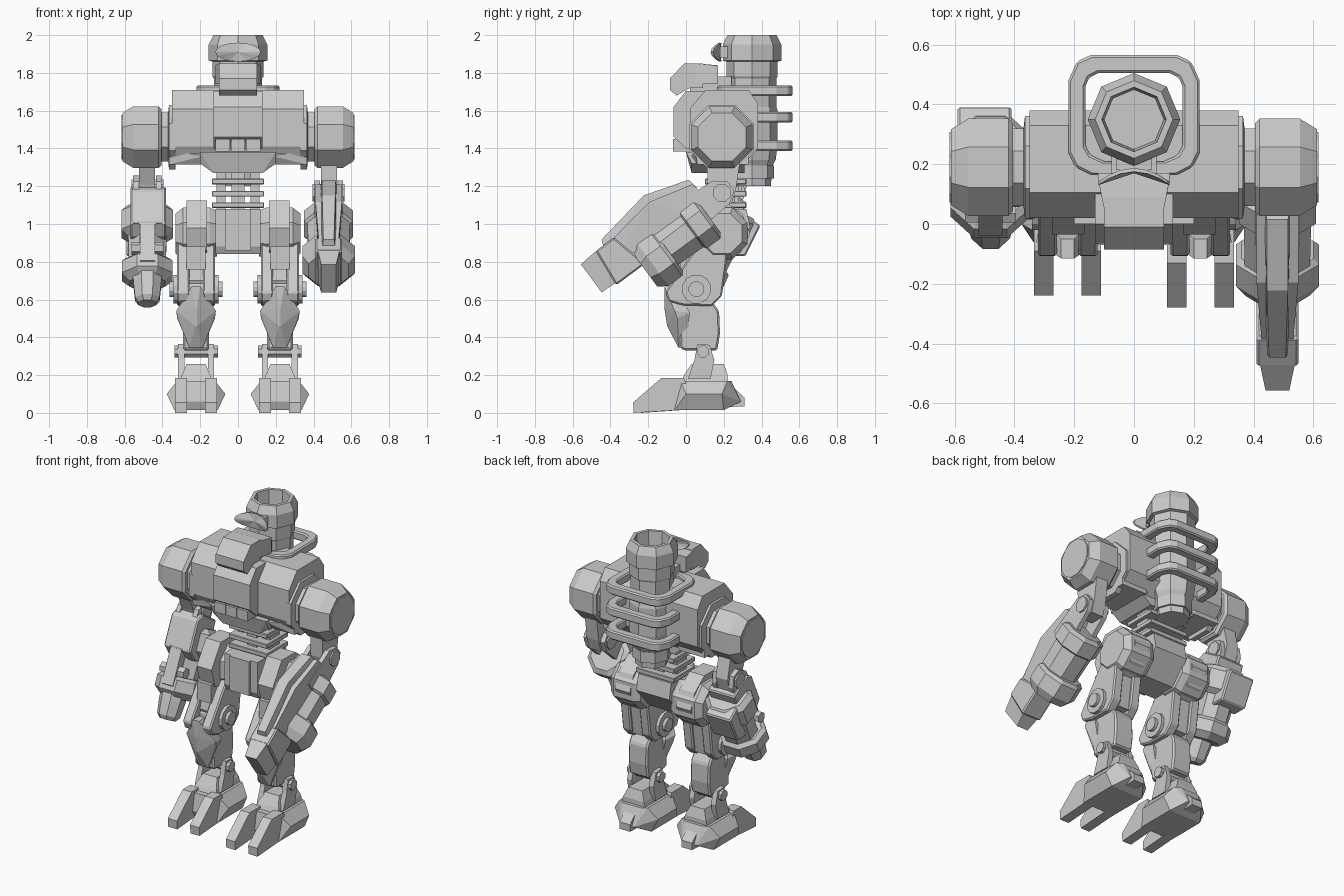
import bpy, bmesh, math
from mathutils import Vector

if "Cube" in bpy.data.objects:
    bpy.data.objects.remove(bpy.data.objects["Cube"])

grey = bpy.data.materials.new("armour grey")
grey.diffuse_color = (0.6, 0.6, 0.6, 1)
grey.use_nodes = True
grey.node_tree.nodes["Principled BSDF"].inputs["Base Color"].default_value = grey.diffuse_color


def finish(name, bm, bevel=0):
    bmesh.ops.recalc_face_normals(bm, faces=bm.faces[:])
    me = bpy.data.meshes.new(name)
    bm.to_mesh(me)
    bm.free()
    me.materials.append(grey)
    ob = bpy.data.objects.new(name, me)
    bpy.context.collection.objects.link(ob)
    if bevel:
        m = ob.modifiers.new("chamfer", 'BEVEL')
        m.width, m.segments = bevel, 1
    return ob


def prism(name, pts, x0, x1, bevel=0):
    """Side profile (y, z) extruded across x."""
    bm = bmesh.new()
    a = [bm.verts.new((x0, y, z)) for y, z in pts]
    b = [bm.verts.new((x1, y, z)) for y, z in pts]
    bm.faces.new(a)
    bm.faces.new(b)
    for i in range(len(pts)):
        j = (i + 1) % len(pts)
        bm.faces.new((a[i], a[j], b[j], b[i]))
    return finish(name, bm, bevel)


def rect(y0, y1, z0, z1):
    return [(y0, z0), (y1, z0), (y1, z1), (y0, z1)]


def lathe(name, origin, axis, prof, n=8, turn=0.5):
    """Profile (distance along axis, radius), closed at both ends."""
    bm = bmesh.new()
    o, d = Vector(origin), Vector(axis).normalized()
    e1 = d.cross(Vector((0, 0, 1)) if abs(d.z) < 0.9 else Vector((0, 1, 0))).normalized()
    e2 = d.cross(e1)
    rings = []
    for t, r in prof:
        angs = [2 * math.pi * (i + turn) / n for i in range(n)]
        rings.append([bm.verts.new(o + d * t + (e1 * math.cos(a) + e2 * math.sin(a)) * r) for a in angs])
    for p, q in zip(rings, rings[1:]):
        for i in range(n):
            j = (i + 1) % n
            bm.faces.new((p[i], p[j], q[j], q[i]))
    bm.faces.new(rings[0])
    bm.faces.new(rings[-1])
    return finish(name, bm)


def hull(name, pts):
    bm = bmesh.new()
    for p in pts:
        bm.verts.new(p)
    bmesh.ops.convex_hull(bm, input=bm.verts[:])
    bmesh.ops.delete(bm, geom=[v for v in bm.verts if not v.link_faces], context='VERTS')
    bmesh.ops.dissolve_limit(bm, angle_limit=0.02, verts=bm.verts[:], edges=bm.edges[:])
    return finish(name, bm)


def slab(cx, hx, y0, y1, z):
    return [(cx + sx * hx, y, z) for sx in (-1, 1) for y in (y0, y1)]


# Chimney-shaped back column with an open top
lathe("back_column", (0, 0.35, 0), (0, 0, 1),
      [(1.2, .1), (1.3, .105), (1.34, .125), (1.42, .135), (1.6, .135), (1.62, .128),
       (1.77, .128), (1.78, .135), (1.86, .135), (1.865, .155), (1.95, .155),
       (2.0, .13), (2.0, .108), (1.9, .1)], 8, 0)
lathe("column_base_band", (0, 0.35, 0), (0, 0, 1), [(1.24, .115), (1.31, .115)], 8, 0)

# Three rib hoops round the column
outer = [(.145, .565), (.19, .545), (.22, .48), (.22, .24), (.195, .19), (.145, .165)]
inner = [(.12, .505), (.15, .49), (.163, .46), (.163, .26), (.145, .23), (.10, .21)]
for zc in (1.415, 1.565, 1.705):
    bm = bmesh.new()
    loops = []
    for half, dz in ((outer, .028), (outer, -.028), (inner, -.028), (inner, .028)):
        pts = half + [(-x, y) for x, y in reversed(half)]
        loops.append([bm.verts.new((x, y, zc + dz)) for x, y in pts])
    for k in range(4):
        p, q = loops[k], loops[(k + 1) % 4]
        for i in range(12):
            j = (i + 1) % 12
            bm.faces.new((p[i], p[j], q[j], q[i]))
    finish("rib_hoop", bm, 0.008)

# Curved visor lens on the column front
bm = bmesh.new()
front, back = [], []
for i in range(16):
    c, s = math.cos(i * math.pi / 8), math.sin(i * math.pi / 8)
    front.append(bm.verts.new((.12 * c, .175 - .045 * c * c, 1.91 + .05 * s)))
    back.append(bm.verts.new((.118 * c, .187 - .045 * c * c, 1.91 + .048 * s)))
for ring, yc in ((front, .17), (back, .185)):
    mid = bm.verts.new((0, yc, 1.91))
    for i in range(16):
        bm.faces.new((ring[i], ring[(i + 1) % 16], mid))
for i in range(16):
    j = (i + 1) % 16
    bm.faces.new((front[i], front[j], back[j], back[i]))
finish("visor", bm)
prism("visor_mount", rect(.18, .24, 1.88, 1.94), -.06, .06)

# Head
prism("head", [(-.085, 1.77), (-.01, 1.85), (.09, 1.85), (.09, 1.72), (.02, 1.72), (-.05, 1.68), (-.085, 1.71)], -.1, .1)
hull("head_back", slab(0, .1, .05, .06, 1.85) + slab(0, .12, .15, .17, 1.84)
     + slab(0, .1, .05, .06, 1.74) + slab(0, .12, .15, .17, 1.74))
prism("neck", rect(.02, .24, 1.64, 1.78), -.075, .075)

# Chest
prism("chest", [(.02, 1.61), (.105, 1.71), (.33, 1.71), (.38, 1.64), (.38, 1.4), (.31, 1.32), (.07, 1.32), (.02, 1.41)], -.35, .35)
prism("chest_centre", [(-.065, 1.62), (0, 1.705), (.25, 1.705), (.25, 1.4), (0, 1.4), (-.065, 1.46)], -.13, .13)
for i in (-1, 0, 1):
    prism("chest_vent", rect(-.07, .05, 1.385, 1.45), i * .08 - .038, i * .08 + .038)
hull("chest_underplate", slab(0, .2, .0, .31, 1.38) + slab(0, .13, .03, .31, 1.27) + slab(0, .2, .03, .31, 1.32))

# Waist spine
prism("spine", rect(.14, .28, 1.05, 1.3), -.035, .035)
for zc in (1.10, 1.16, 1.225):
    prism("waist_disc", rect(.1, .32, zc - .015, zc + .015), -.138, .138, .004)
for s in (-1, 1):
    prism("waist_piston", rect(.16, .26, 1.05, 1.3), s * .065, s * .115)

# Pelvis
prism("pelvis", [(.03, 1.08), (.32, 1.08), (.34, .98), (.22, .84), (.05, .84), (.03, .88)], -.118, .118)
prism("pelvis_front_plate", rect(.012, .05, .86, 1.08), -.07, .07)


def arm_frame(ey, ez, deg):
    """Elbow frame: u runs along the forearm, v towards its upper side."""
    c, s = math.cos(math.radians(deg)), math.sin(math.radians(deg))
    return (lambda u, v: (ey - c * u - s * v, ez - s * u + c * v)), (0, -c, -s)


for s in (-1, 1):
    right = s > 0
    # Chest wing
    hull("chest_wing", slab(s * .275, .09, .05, .33, 1.39) + slab(s * .275, .09, .06, .33, 1.315)
         + slab(s * .16, .02, .03, .31, 1.36))

    # Shoulder
    lathe("shoulder_joint", (0, .19, 1.46), (s, 0, 0), [(.33, .185), (.365, .185), (.37, .14), (.42, .14)])
    lathe("shoulder", (0, .19, 1.46), (s, 0, 0), [(.405, .16), (.42, .176), (.555, .176), (.612, .138)])
    lathe("shoulder_cap", (0, .19, 1.46), (s, 0, 0), [(.6, .122), (.617, .122)], 12)

    # Upper arm and elbow
    ey, ez, deg = (.19, 1.165, 36.5) if right else (.25, 1.19, 65)
    F, d = arm_frame(ey, ez, deg)
    X = .48 * s
    prism("upper_arm", [(.11, 1.36), (.29, 1.36), (ey + .075, ez + .02), (ey + .05, ez - .06),
                        (ey - .05, ez - .06), (ey - .075, ez + .02)], s * .44, s * .525)
    lathe("elbow_bolt", (0, ey, ez), (s, 0, 0), [(.395, .05), (.565, .05)])
    for k in (-1, 1):
        prism("elbow_fork", [F(-.06, -.03), F(-.06, .03), F(0, .08), F(.25, .1), F(.25, -.09), F(.0, -.07)],
              X + k * .045, X + k * .075)

    def along(name, v, prof, n=8):
        y, z = F(0, v)
        lathe(name, (X, y, z), d, prof, n)

    def taper(name, rows):
        """Hull of (u, v, half width) edges in the forearm frame."""
        hull(name, [(X + k * w, *F(u, v)) for u, v, w in rows for k in (-1, 1)])

    if right:
        # Right forearm: barrel, long tapered housing, blunt hand
        along("forearm_barrel", -.06, [(.13, .11), (.15, .14), (.24, .14), (.25, .122), (.43, .118)])
        along("forearm_collar", -.09, [(.41, .13), (.43, .15), (.52, .15), (.57, .115)])
        taper("forearm_housing", [(.08, .03, .07), (.1, .13, .07), (.34, .19, .07), (.66, .14, .05),
                                  (.69, .03, .05), (.2, 0, .07)])
        taper("housing_ridge", [(.09, .1, .045), (.1, .16, .035), (.34, .235, .035), (.66, .18, .028), (.69, .1, .04)])
        prism("hand", [F(.55, -.06), F(.6, .15), F(.72, .15), F(.74, -.06)], X - .07, X + .07, .008)
        taper("finger_block", [(.7, -.05, .06), (.7, .15, .06), (.825, .14, .04), (.825, -.045, .04)])
    else:
        # Left forearm: box shell, back plate, drum, blunt octagonal fist
        prism("forearm_shell", [F(.04, -.1), F(.02, .06), F(.06, .1), (F(.25, .1)), F(.3, .03), F(.3, -.1)],
              X - .09, X + .1, .008)
        prism("forearm_back_plate", [F(.1, -.12), F(.12, -.215), F(.3, -.21), F(.34, -.12)], X - .11, X + .07, .008)
        along("forearm_drum", -.055, [(.1, .12), (.13, .148), (.24, .148), (.27, .11), (.45, .105)])
        along("forearm_collar", -.04, [(.41, .12), (.43, .145), (.5, .145), (.54, .1)])
        lathe("wrist_bolt", (X, *F(.38, .06)), (1, 0, 0), [(-.085, .035), (.085, .035)], 6)
        prism("forearm_rail", [F(.25, .04), F(.25, .1), F(.47, .1), F(.5, .04)], X - .04, X + .04)
        along("fist", .0, [(.46, .085), (.56, .08), (.65, .07), (.675, .05)])

    # Hip
    lathe("hip_drum", (0, .19, .95), (s, 0, 0), [(.11, .13), (.15, .148), (.29, .148), (.33, .115)])
    prism("hip_housing", [(.0, .86), (-.035, .98), (.06, 1.125), (.2, 1.125), (.3, 1.05), (.34, .95), (.29, .85), (.2, .8)],
          s * .165, s * .272)

    # Thigh plates with a slot between them, and knee
    L = .222 * s
    thigh = [(.03, .84), (.08, .9), (.22, .86), (.215, .8), (.19, .62), (.135, .565), (-.02, .57), (-.09, .59), (-.11, .64)]
    for k in (-1, 1):
        prism("thigh_plate", thigh, L + k * .036, L + k * .1, .008)
    prism("thigh_core", [(.04, .95), (.22, .95), (.17, .6), (.02, .6), (-.02, .7)], L - .04, L + .04)
    prism("thigh_front", rect(-.03, .08, .76, .88), L - .05, L + .05)
    lathe("knee_hub", (L, .055, .655), (1, 0, 0), [(-.12, .078), (.12, .078)], 12)
    lathe("knee_bolt", (L, .055, .655), (1, 0, 0), [(-.14, .042), (.14, .042)], 12)

    # Shin and diamond knee guard
    prism("shin", [(-.02, .58), (-.035, .45), (-.03, .34), (.0, .33), (.165, .33), (.18, .42), (.175, .54), (.13, .6), (.05, .62)],
          L - .068, L + .068, .01)
    hull("knee_guard", [(L + k * x, y, z) for k in (-1, 1) for x, y, z in
                        ((.022, -.115, .67), (.022, -.05, .67), (.004, -.115, .56), (.004, -.1, .46), (.105, -.06, .54),
                         (.1, -.045, .5), (.035, -.04, .345), (.035, .0, .345), (.09, .02, .53))])

    # Ankle
    for k in (-1, 1):
        prism("ankle_strut", [(.01, .18), (.13, .18), (.15, .28), (.125, .36), (.06, .365), (.045, .28)],
              L + k * .062, L + k * .095)
    lathe("ankle_bolt", (L, .09, .325), (1, 0, 0), [(-.115, .034), (.115, .034)])
    hull("ankle_block", slab(L, .085, -.03, .22, .16) + slab(L, .075, -.01, .22, .2) + slab(L, .05, .03, .2, .26))

    # Foot, toes and heel
    hull("foot", slab(L, .115, -.06, .2, .015) + slab(L, .155, .0, .19, .1) + slab(L, .05, -.08, .29, .06)
         + slab(L, .1, -.03, .22, .17) + slab(L, .06, -.06, .24, .17))
    tip = -.28 if right else -.24
    for k in (-1, 1):
        prism("toe", [(tip + .003, .0), (tip, .055), (tip + .15, .185), (-.01, .185), (.05, .02)],
              L + k * .047, L + k * .112)
    prism("heel", [(.2, .03), (.31, .035), (.31, .08), (.24, .145), (.2, .15)], L - .038, L + .038)
